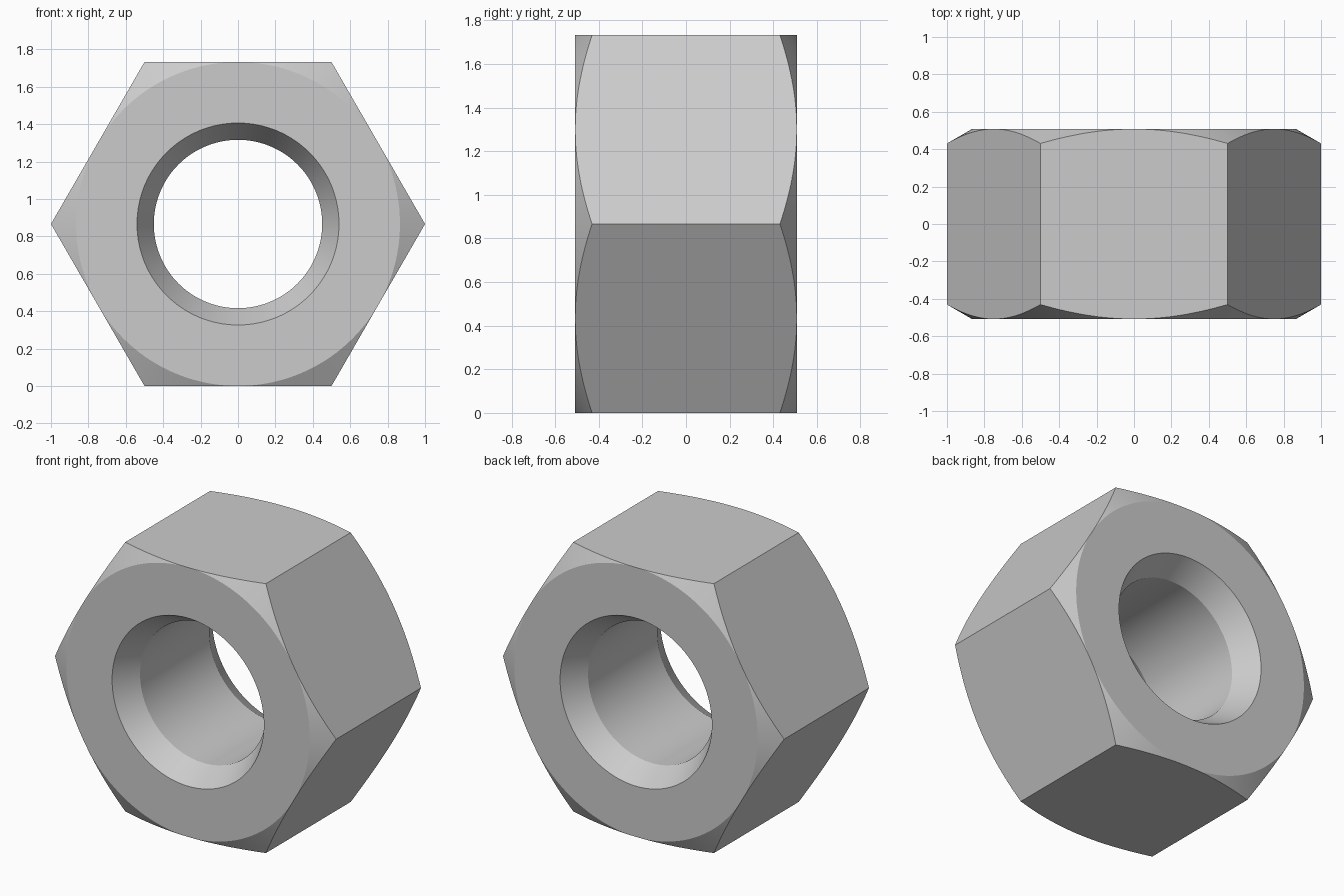
import bpy, bmesh, math

if "Cube" in bpy.data.objects:
    bpy.data.objects.remove(bpy.data.objects["Cube"])

SEGS = 192                      # multiple of 12: columns hit corners and flat middles
APOTHEM = math.sqrt(3) / 2      # corner radius is 1
HALF = 0.508                    # half thickness along y
BORE, SINK, SINK_DEPTH = 0.45, 0.54, 0.156
SLOPE = math.tan(math.radians(30))


def section(angle):
    """Closed (radius, y) cross-section of the nut at one angle."""
    local = angle % (math.pi / 3) - math.pi / 6
    r = APOTHEM / math.cos(local)
    half = [(BORE, HALF - SINK_DEPTH), (SINK, HALF), (APOTHEM, HALF),
            (r, HALF - (r - APOTHEM) * SLOPE)]
    return half + [(a, -y) for a, y in reversed(half)]


# Hex nut: sweep the varying section round the bore axis
bm = bmesh.new()
rings = []
for i in range(SEGS):
    a = 2 * math.pi * i / SEGS
    rings.append([bm.verts.new((r * math.cos(a), y, APOTHEM + r * math.sin(a)))
                  for r, y in section(a)])
for i in range(SEGS):
    p, q = rings[i], rings[(i + 1) % SEGS]
    for j in range(len(p)):
        k = (j + 1) % len(p)
        bm.faces.new((p[j], p[k], q[k], q[j]))

# Close the chamfer where it meets the middle of each flat
bmesh.ops.remove_doubles(bm, verts=bm.verts[:], dist=1e-5)
bmesh.ops.recalc_face_normals(bm, faces=bm.faces[:])

mesh = bpy.data.meshes.new("hex_nut")
bm.to_mesh(mesh)
bm.free()
nut = bpy.data.objects.new("hex_nut", mesh)
bpy.context.collection.objects.link(nut)

# Smooth cones and bore, crisp edges
bpy.context.view_layer.objects.active = nut
nut.select_set(True)
bpy.ops.object.shade_smooth_by_angle(angle=math.radians(15))
